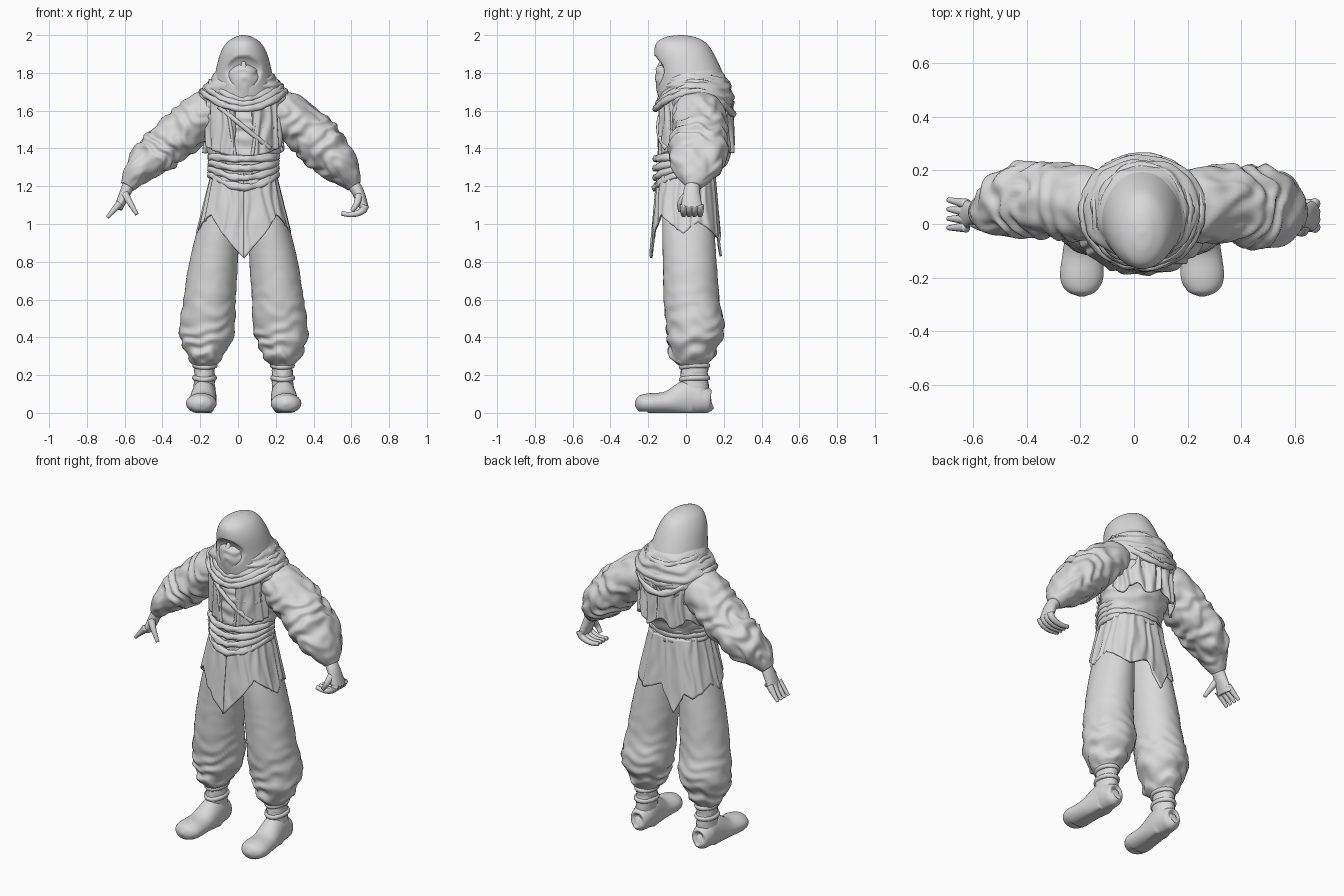
import bpy
import bmesh
from math import sin, cos, pi, radians, sqrt
from mathutils import Vector, noise

if "Cube" in bpy.data.objects:
    bpy.data.objects.remove(bpy.data.objects["Cube"])

material = bpy.data.materials.new("clay_grey")
material.use_nodes = True
grey = (.7, .7, .7, 1)
material.diffuse_color = grey
material.node_tree.nodes["Principled BSDF"].inputs["Base Color"].default_value = grey

AXIS_X, AXIS_Y, AXIS_Z = Vector((1, 0, 0)), Vector((0, 1, 0)), Vector((0, 0, 1))
BODY_CENTRE = .03
SIDES = {"left": 1, "right": -1}


def make_object(name, verts, faces):
    mesh = bpy.data.meshes.new(name)
    mesh.from_pydata(verts, [], faces)
    bm = bmesh.new()
    bm.from_mesh(mesh)
    bmesh.ops.recalc_face_normals(bm, faces=bm.faces)
    bm.to_mesh(mesh)
    bm.free()
    mesh.shade_smooth()
    mesh.materials.append(material)
    part = bpy.data.objects.new(name, mesh)
    part.location.x = BODY_CENTRE
    bpy.context.collection.objects.link(part)
    return part


def spline(rings, steps, closed):
    """Catmull-Rom interpolation between ring tuples."""
    count = len(rings)

    def ring(i):
        return rings[i % count] if closed else rings[min(max(i, 0), count - 1)]

    result = []
    for i in range(count if closed else count - 1):
        for k in range(steps):
            t = k / steps
            result.append([b + t / 2 * (c - a + t * (2 * a - 5 * b + 4 * c - d + t * (3 * b - a - 3 * c + d)))
                           for a, b, c, d in zip(ring(i - 1), ring(i), ring(i + 1), ring(i + 2))])
    return result if closed else result + [rings[-1]]


def skin(name, rings, ref=None, closed=False, seg=40, steps=10, fold=0, freq=90, bias=1):
    """Skin rings (x, y, z, width, depth) with cloth folds; rings stay level unless ref is given."""
    rings = spline(rings, steps, closed)
    count = len(rings)
    points = [Vector(ring[:3]) for ring in rings]
    verts, length = [], 0
    for i, (point, ring) in enumerate(zip(points, rings)):
        u, v = AXIS_X, AXIS_Y
        if ref:
            before = points[i - 1] if closed or i else point
            after = points[(i + 1) % count] if closed or i < count - 1 else point
            tangent = (after - before).normalized()
            u = ref.cross(tangent).normalized()
            v = tangent.cross(u)
        length += (point - points[max(i - 1, 0)]).length
        depth = fold * (1 if closed else sin(pi * (i / (count - 1)) ** bias))
        for k in range(seg):
            c, s = cos(2 * pi * k / seg), sin(2 * pi * k / seg)
            out = u * c * ring[3] + v * s * ring[4]
            wave = 6 * noise.noise(Vector((c * 1.5 + point.x, s * 1.5, length * 6)))
            push = depth * (.7 * sin(freq * length + wave + c) + 1.3 * noise.noise((point + out) * 14))
            verts.append(point + out + (u * c + v * s) * push)
    faces = []
    for i in range(count if closed else count - 1):
        row, following = i * seg, (i + 1) % count * seg
        for k in range(seg):
            nxt = (k + 1) % seg
            faces.append((row + k, row + nxt, following + nxt, following + k))
    if not closed:
        faces += [range(seg), range(len(verts) - seg, len(verts))]
    return make_object(name, verts, faces)


def level(name, rings, centre_x=lambda z: 0, **options):
    """Stack of level ellipses (z, y, width, depth)."""
    return skin(name, [(centre_x(z), y, z, w, d) for z, y, w, d in rings], **options)


def band(name, centre, rx, ry, thick, front_dip=0, back_dip=0, fold=0):
    """Closed cloth roll around a body or limb."""
    x, y, z = centre
    path = []
    for k in range(16):
        s, c = sin(pi * k / 8), cos(pi * k / 8)
        dip = front_dip * max(c, 0) ** 2 + back_dip * max(-c, 0) ** 2
        path.append((x + rx * s, y - ry * c, z - dip, thick, thick * 1.2))
    return skin(name, path, ref=AXIS_Z, closed=True, seg=12, steps=5, fold=fold, freq=50)


def tube(name, points, thick, tip):
    last = len(points) - 1
    rings = []
    for i, point in enumerate(points):
        radius = thick + (tip - thick) * i / last
        rings.append((*point, radius, radius))
    return skin(name, rings, ref=Vector((.1, 1, .2)), seg=12, steps=5)


def sheet(name, start, end, top, hem, cy, radii, flare, fold=.006, corner=0, cols=120, rows=24):
    """Hanging cloth from start to end degrees (front is zero); hem gives the lower edge."""
    verts, faces = [], []
    for i in range(cols + 1):
        degrees = start + (end - start) * i / cols
        angle = radians(degrees)
        square = 1 + corner * sin(2 * angle) ** 2
        for j in range(rows + 1):
            z = top + (hem(degrees) - top) * j / rows
            pleat = fold * sin(20 * angle + 4 * noise.noise(Vector((sin(angle) * 3, cos(angle) * 3, z * 5))))
            rx, ry = ((r + f * (top - z)) * square + pleat for r, f in zip(radii, flare))
            verts.append((rx * sin(angle), cy - ry * cos(angle), z))
            if i and j:
                here = len(verts) - 1
                faces.append((here, here - 1, here - rows - 2, here - rows - 1))
    part = make_object(name, verts, faces)
    part.modifiers.new("thickness", "SOLIDIFY").thickness = .012
    return part


def skirt_hem(degrees):
    """Ragged edge made of pointed tails (direction, half width, drop)."""
    tails = [(0, 54, .28), (25, 25, .1), (85, 60, .15), (150, 80, .17), (195, 32, .27), (220, 80, .17), (275, 60, .15)]
    return 1.1 - max(max(0, drop * (1 - abs((degrees - a + 180) % 360 - 180) / wide))
                     for a, wide, drop in tails)


def chest_line(name, x_top, z_top, x_low, z_low, thick):
    """Cloth edge laid across the front of the chest."""
    points = []
    for i in range(5):
        x = x_top + (x_low - x_top) * i / 4
        z = z_top + (z_low - z_top) * i / 4
        points.append((x, .03 - .175 * sqrt(1 - (x / .22) ** 2), z))
    return tube(name, points, thick, thick)


# Hood with a shallow hollow for the face
hood = level("hood", [(1.6, .05, .18, .18), (1.7, .04, .165, .19), (1.8, .02, .15, .175), (1.9, -.01, .125, .158),
                      (1.96, -.025, .09, .13), (1.99, -.03, .045, .075), (2, -.03, .01, .01)], seg=72)
for vert in hood.data.vertices:
    spread = (vert.co.x / .09) ** 2 + ((vert.co.z - 1.81) / .08) ** 2
    if vert.co.y < -.04 and spread < 1:
        vert.co.y += .035 * sqrt(1 - spread)

# Face and mask
level("face", [(1.74, -.07, .06, .05), (1.82, -.07, .07, .067), (1.89, -.06, .05, .055)])
level("mask", [(1.66, -.06, .08, .085), (1.75, -.07, .092, .09), (1.81, -.07, .082, .088),
               (1.84, -.07, .05, .075)], fold=.004)
tube("nose", [(0, -.12, 1.87), (0, -.135, 1.84), (0, -.145, 1.81)], .01, .018)

# Torso and draped cowl
level("torso", [(1.16, 0, .18, .15), (1.28, 0, .175, .145), (1.4, .03, .195, .17), (1.5, .045, .215, .185),
                (1.6, .055, .225, .185), (1.68, .06, .21, .175), (1.75, .06, .13, .14)], seg=64, fold=.007)
level("cowl", [(1.58, .06, .23, .18), (1.65, .06, .245, .19), (1.71, .055, .225, .188),
               (1.77, .045, .175, .172), (1.82, .03, .14, .15)], seg=64, fold=.008, freq=130)
for i in range(4):
    band(f"cowl_roll_{i + 1}", (0, .045, 1.775 - .025 * i), .155 + .022 * i, .172 + .011 * i, .015,
         front_dip=.09, back_dip=.03 + .03 * i, fold=.005)

# Vest panels, edges and chest strap
sheet("vest_back", 105, 255, 1.66, lambda a: 1.4 + .025 * sin(a / 7), .05, (.215, .19), (.03, .05), fold=.009)
for side, s in SIDES.items():
    sheet(side + "_vest_front", s * 14, s * 72, 1.66, lambda a: 1.34 + abs(a) / 1000, .02, (.21, .17), (0, 0))
    chest_line(side + "_vest_edge", s * .09, 1.65, s * .045, 1.36, .009)
chest_line("chest_strap", -.13, 1.62, .14, 1.4, .013)

# Sash rolls at the waist, dipping at the front
for i in range(4):
    band(f"sash_roll_{i + 1}", (0, -.01, 1.355 - .03 * i), .178, .152, .016,
         front_dip=.01 + .02 * i, back_dip=.01, fold=.005)

# Skirt with pointed front and back tails
sheet("skirt", 0, 360, 1.27, skirt_hem, 0, (.17, .152), (.25, .09), fold=.004, corner=.1, cols=240)


def leg_centre(z):
    return .21 - .08 * z * z


# Baggy trousers, ankle wraps and shoes
for side, s in SIDES.items():
    def centre(z):
        return s * leg_centre(z)

    level(side + "_trouser_leg", [(1.2, 0, .07, .11), (1, .01, .106, .135), (.8, .02, .128, .142),
                                  (.6, .03, .138, .147), (.45, .05, .147, .153), (.36, .04, .125, .132),
                                  (.29, .03, .09, .11), (.25, .04, .06, .075)],
          centre, seg=48, steps=14, fold=.01, freq=70, bias=3)
    level(side + "_ankle", [(.3, .045, .058, .075), (.2, .045, .054, .072), (.05, .045, .06, .08)],
          centre, fold=.004, freq=170)
    for i, z in enumerate((.25, .185)):
        band(f"{side}_ankle_wrap_{i + 1}", (centre(z), .045, z), .055, .072, .011, front_dip=.008)
    shoe = skin(side + "_shoe", [(s * x, y, z, w, h) for x, y, z, w, h in (
        (.21, .135, .06, .02, .03), (.21, .125, .06, .05, .06), (.21, .08, .07, .062, .075),
        (.21, .02, .08, .066, .1), (.22, -.1, .055, .074, .06), (.225, -.2, .05, .08, .053),
        (.225, -.25, .05, .055, .04), (.225, -.27, .05, .01, .01))], ref=AXIS_Z)
    for vert in shoe.data.vertices:
        vert.co.z = max(vert.co.z, 0 if vert.co.y > -.2 else .008)

# Sleeves with heavy folds
sleeves = {
    "left": [(.13, .06, 1.62, .11, .12), (.235, .07, 1.57, .12, .14), (.35, .075, 1.475, .124, .145),
             (.45, .06, 1.375, .12, .152), (.53, .05, 1.285, .09, .125), (.585, .04, 1.2, .04, .045)],
    "right": [(-.13, .06, 1.62, .11, .12), (-.24, .08, 1.56, .12, .14), (-.37, .09, 1.445, .115, .14),
              (-.48, .085, 1.355, .11, .13), (-.56, .055, 1.28, .076, .1), (-.615, .04, 1.2, .04, .045)],
}
for side, rings in sleeves.items():
    skin(side + "_sleeve", rings, ref=AXIS_Y, seg=64, steps=16, fold=.011, freq=65)
    wrist, forearm = Vector(rings[-1][:3]), Vector(rings[-2][:3])
    tube(side + "_cuff", [wrist.lerp(forearm, t) for t in (.6, .35, .1)], .06, .045)

# Hands: the left curls inward, the right is spread
skin("left_palm", [(.57, .04, 1.22, .034, .036), (.605, .03, 1.17, .032, .044),
                   (.64, .03, 1.08, .024, .058)], ref=AXIS_Y)
skin("right_palm", [(-.6, .04, 1.22, .034, .036), (-.625, .04, 1.17, .03, .042),
                    (-.665, .035, 1.08, .022, .055)], ref=AXIS_Y)
for i in range(4):
    y = -.012 + .029 * i
    curl = [-pi * k / 6 for k in range(5)]
    tube(f"left_finger_{i + 1}", [(.56 + .085 * cos(a), y, 1.1 + .05 * sin(a)) for a in curl], .021, .012)
    knuckle, tip = Vector((-.655, y, 1.11)), Vector((-.722, y * 1.2, 1.035))
    tube(f"right_finger_{i + 1}", [knuckle.lerp(tip, k / 3) for k in range(4)], .02, .009)
tube("left_thumb", [(.61, 0, 1.15), (.6, -.03, 1.11), (.575, -.03, 1.07)], .021, .012)
tube("right_thumb", [(-.63, .01, 1.16), (-.6, -.01, 1.11), (-.565, -.02, 1.05)], .022, .01)
